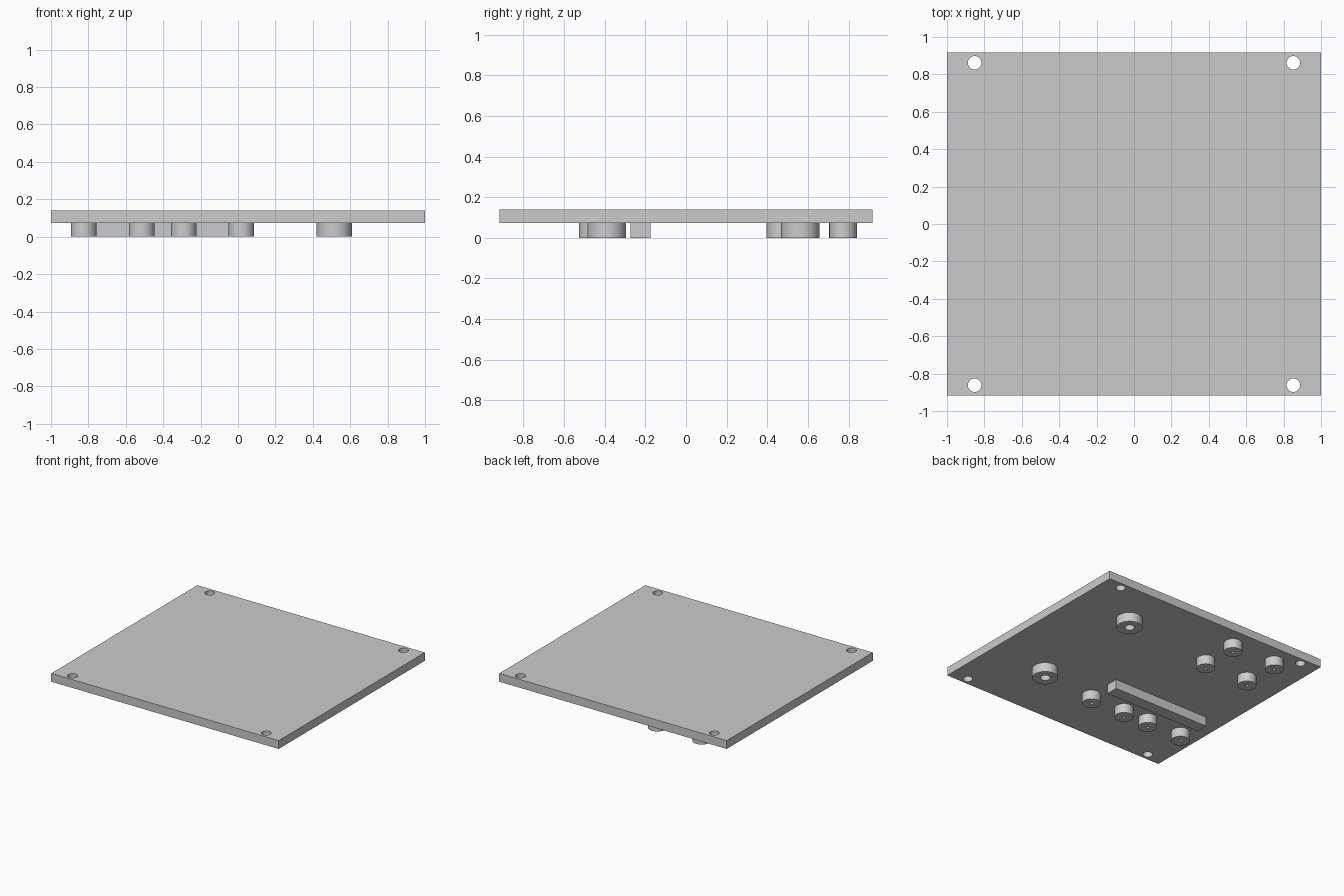
import bpy
import bmesh
import math
from mathutils import Matrix, Vector

default = bpy.data.objects.get("Cube")
if default:
    bpy.data.objects.remove(default, do_unlink=True)

grey = bpy.data.materials.new("light grey")
grey.use_nodes = True
colour = (0.6, 0.6, 0.6, 1)
grey.diffuse_color = colour
grey.node_tree.nodes["Principled BSDF"].inputs["Base Color"].default_value = colour

UNDER, TOP = 0.074, 0.14


def make_object(name, bm):
    bmesh.ops.recalc_face_normals(bm, faces=bm.faces[:])
    mesh = bpy.data.meshes.new(name)
    bm.to_mesh(mesh)
    bm.free()
    mesh.materials.append(grey)
    obj = bpy.data.objects.new(name, mesh)
    bpy.context.collection.objects.link(obj)
    return obj


def smooth(obj):
    bpy.ops.object.select_all(action="DESELECT")
    obj.select_set(True)
    bpy.context.view_layer.objects.active = obj
    bpy.ops.object.shade_smooth_by_angle(angle=math.radians(30))


def box(name, x0, x1, y0, y1, z0, z1):
    bm = bmesh.new()
    centre = Vector((x0 + x1, y0 + y1, z0 + z1)) / 2
    size = Matrix.Diagonal((x1 - x0, y1 - y0, z1 - z0, 1))
    bmesh.ops.create_cube(bm, size=1, matrix=Matrix.Translation(centre) @ size)
    return make_object(name, bm)


def hollow_post(name, x, y, outer, inner):
    # Spin an open profile; the plate closes the blind bore
    bm = bmesh.new()
    profile = [(outer, UNDER), (outer, 0), (inner, 0), (inner, UNDER)]
    verts = [bm.verts.new((r, 0, z)) for r, z in profile]
    edges = [bm.edges.new(pair) for pair in zip(verts, verts[1:])]
    bmesh.ops.spin(bm, geom=verts + edges, cent=(0, 0, 0), axis=(0, 0, 1),
                   angle=math.tau, steps=48, use_merge=True)
    bmesh.ops.remove_doubles(bm, verts=bm.verts[:], dist=0.0001)
    obj = make_object(name, bm)
    obj.location = (x, y, 0)
    smooth(obj)


# Plate with a through hole in each corner
plate = box("plate", -1, 1, -0.917, 0.917, UNDER, TOP)
bm = bmesh.new()
for x in (-0.852, 0.852):
    for y in (-0.862, 0.862):
        bmesh.ops.create_cone(bm, cap_ends=True, segments=48, radius1=0.036,
                              radius2=0.036, depth=0.5,
                              matrix=Matrix.Translation((x, y, 0.1)))
cutter = make_object("hole_cutter", bm)
cutter.hide_render = True
cut = plate.modifiers.new("corner holes", "BOOLEAN")
cut.operation = "DIFFERENCE"
cut.solver = "EXACT"
cut.object = cutter
bpy.ops.object.select_all(action="DESELECT")
plate.select_set(True)
bpy.context.view_layer.objects.active = plate
bpy.ops.object.modifier_apply(modifier=cut.name)
bpy.data.objects.remove(cutter, do_unlink=True)
smooth(plate)

# Rib under the plate
box("rib", -0.83, 0.022, -0.272, -0.175, 0, UNDER)

# Two large posts
for i, y in enumerate((-0.39, 0.562)):
    hollow_post(f"large_post_{i + 1}", 0.515, y, 0.094, 0.036)

# Small posts: a front row of four and a rear square of four
front_row = [(x, -0.458) for x in (-0.825, -0.515, -0.29, 0.018)]
rear_square = [(x, y) for x in (-0.68, -0.29) for y in (0.465, 0.773)]
for i, (x, y) in enumerate(front_row + rear_square):
    hollow_post(f"small_post_{i + 1}", x, y, 0.068, 0.012)
